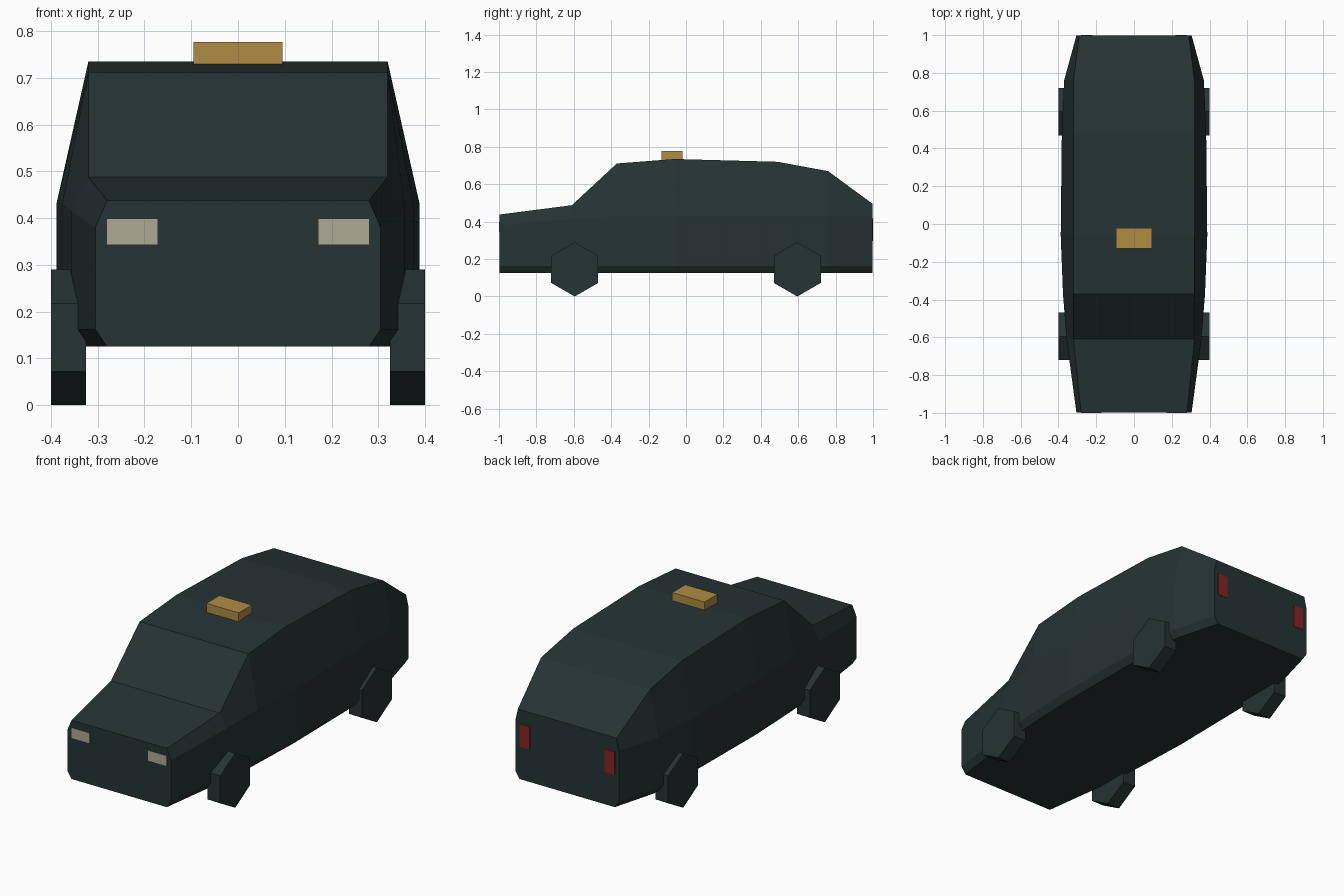
import bpy, bmesh, math
from mathutils import Matrix

cube = bpy.data.objects.get("Cube")
if cube:
    bpy.data.objects.remove(cube, do_unlink=True)


def material(name, rgb):
    m = bpy.data.materials.new(name)
    m.use_nodes = True
    m.diffuse_color = (*rgb, 1)
    m.node_tree.nodes["Principled BSDF"].inputs["Base Color"].default_value = (*rgb, 1)
    return m


dark = material("dark green grey", (0.019, 0.033, 0.033))
cream = material("headlight cream", (0.43, 0.40, 0.30))
red = material("tail light red", (0.24, 0.017, 0.018))
amber = material("sign amber", (0.43, 0.265, 0.058))


def finish(name, bm, mat):
    bmesh.ops.recalc_face_normals(bm, faces=bm.faces)
    mesh = bpy.data.meshes.new(name)
    bm.to_mesh(mesh)
    bm.free()
    mesh.materials.append(mat)
    obj = bpy.data.objects.new(name, mesh)
    bpy.context.collection.objects.link(obj)
    return obj


def box(name, low, high, mat):
    bm = bmesh.new()
    bmesh.ops.create_cube(bm, size=1)
    for v in bm.verts:
        v.co = [(a + b) / 2 + c * (b - a) for a, b, c in zip(low, high, v.co)]
    return finish(name, bm, mat)


# Body: lofted sections of (y, side half width, belt height, top half width, top height)
stations = [
    (-0.998, 0.305, 0.38, 0.28, 0.438),
    (-0.61, 0.357, 0.415, 0.32, 0.488),
    (-0.37, 0.376, 0.43, 0.32, 0.711),
    (-0.06, 0.388, 0.432, 0.32, 0.735),
    (0.49, 0.382, 0.432, 0.32, 0.72),
    (0.76, 0.37, 0.43, 0.32, 0.67),
    (0.998, 0.305, 0.43, 0.29, 0.495),
]
bm = bmesh.new()
rings = []
for y, side, belt, top, height in stations:
    half = [(side - 0.025, 0.125), (side, 0.162), (side, belt), (top, height)]
    outline = half + [(-x, z) for x, z in reversed(half)]
    rings.append([bm.verts.new((x, y, z)) for x, z in outline])
for a, b in zip(rings, rings[1:]):
    for i in range(len(a)):
        j = (i + 1) % len(a)
        bm.faces.new((a[i], a[j], b[j], b[i]))
bm.faces.new(rings[0])
bm.faces.new(rings[-1])
finish("body", bm, dark)

# Six-sided wheels, and lamps on both sides
for side, sx in (("left", 1), ("right", -1)):
    for end, y in (("front", -0.595), ("rear", 0.595)):
        bm = bmesh.new()
        bmesh.ops.create_cone(bm, cap_ends=True, segments=6, radius1=0.145,
                              radius2=0.145, depth=0.075)
        bmesh.ops.rotate(bm, verts=bm.verts, matrix=Matrix.Rotation(math.pi / 2, 3, "Y"))
        # Turn so that one corner points straight up
        if max(v.co.z for v in bm.verts) < 0.14:
            bmesh.ops.rotate(bm, verts=bm.verts, matrix=Matrix.Rotation(math.pi / 6, 3, "X"))
        bmesh.ops.translate(bm, verts=bm.verts, vec=(sx * 0.3625, y, 0.145))
        finish(f"{end}_wheel_{side}", bm, dark)
    x = sorted((sx * 0.172, sx * 0.28))
    box(f"headlight_{side}", (x[0], -1, 0.344), (x[1], -0.995, 0.398), cream)
    x = sorted((sx * 0.22, sx * 0.28))
    box(f"tail_light_{side}", (x[0], 0.995, 0.297), (x[1], 1, 0.418), red)

# Roof sign
box("roof_sign", (-0.095, -0.13, 0.725), (0.095, -0.02, 0.777), amber)
